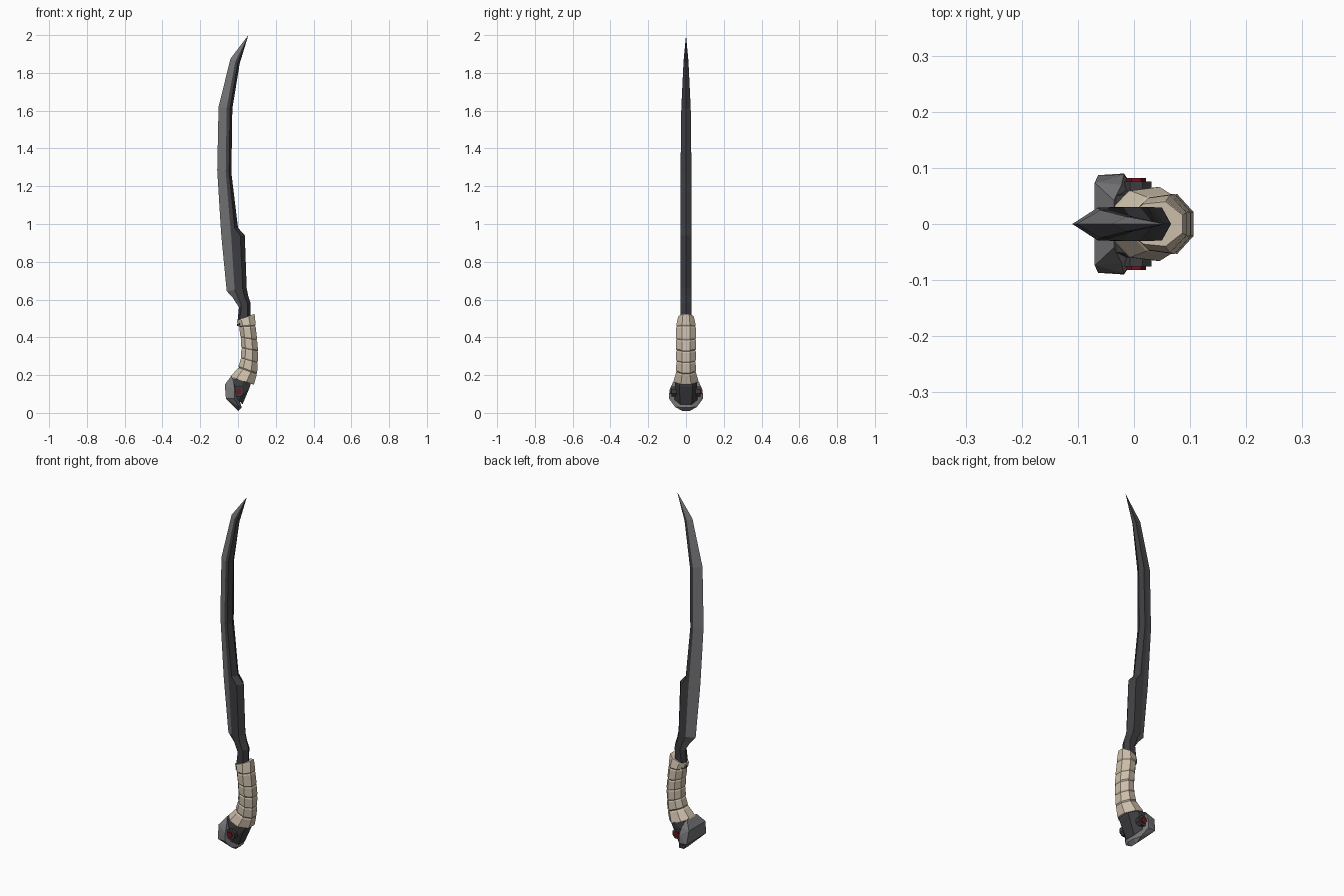
import bpy, bmesh, math
from mathutils import Vector, Matrix

if "Cube" in bpy.data.objects:
    bpy.data.objects.remove(bpy.data.objects["Cube"])


def material(name, rgb):
    m = bpy.data.materials.new(name)
    m.diffuse_color = (*rgb, 1)
    m.use_nodes = True
    m.node_tree.nodes["Principled BSDF"].inputs["Base Color"].default_value = m.diffuse_color
    return m


STEEL = material("grey steel", (0.18, 0.18, 0.19))
DARK = material("dark iron", (0.048, 0.048, 0.052))
WRAP = material("beige cloth", (0.60, 0.51, 0.40))
RED = material("dark red", (0.16, 0.008, 0.012))


def finish(bm, name, mats, rule=None):
    bmesh.ops.recalc_face_normals(bm, faces=bm.faces[:])
    me = bpy.data.meshes.new(name)
    if rule:
        for f in bm.faces:
            f.material_index = rule(f)
    bm.to_mesh(me)
    bm.free()
    for m in mats:
        me.materials.append(m)
    ob = bpy.data.objects.new(name, me)
    bpy.context.collection.objects.link(ob)
    return ob


def loft(rings, tip=None):
    """Skin closed rings; close the end with a cap or a tip point."""
    bm = bmesh.new()
    rows = [[bm.verts.new(p) for p in r] for r in rings]
    n = len(rows[0])
    for a, b in zip(rows, rows[1:]):
        for i in range(n):
            j = (i + 1) % n
            bm.faces.new((a[i], a[j], b[j], b[i]))
    bm.faces.new(rows[0])
    if tip:
        t = bm.verts.new(tip)
        for i in range(n):
            bm.faces.new((rows[-1][i], rows[-1][(i + 1) % n], t))
    else:
        bm.faces.new(rows[-1])
    return bm


def hull(name, pts, mat):
    """Convex faceted block from points mirrored across y = 0."""
    bm = bmesh.new()
    for x, y, z in pts:
        for s in (1, -1):
            bm.verts.new((x, s * y, z))
    r = bmesh.ops.convex_hull(bm, input=bm.verts[:])
    loose = [v for v in bm.verts if not v.link_faces]
    bmesh.ops.delete(bm, geom=loose, context='VERTS')
    bmesh.ops.dissolve_limit(bm, angle_limit=math.radians(4),
                             verts=bm.verts[:], edges=bm.edges[:])
    return finish(bm, name, [mat])


# Blade: edge x, edge z, bevel x, shoulder x, spine x, spine z, half thickness
stations = [
    (-0.005, 0.46, 0.005, 0.05, 0.066, 0.48, 0.028),
    (0.005, 0.56, 0.018, 0.05, 0.066, 0.585, 0.029),
    (-0.028, 0.61, 0.000, 0.034, 0.054, 0.62, 0.030),
    (-0.060, 0.645, -0.018, 0.025, 0.046, 0.66, 0.030),
    (-0.088, 0.935, -0.036, 0.012, 0.036, 0.94, 0.030),
    (-0.091, 0.975, -0.040, -0.018, 0.000, 0.98, 0.030),
    (-0.110, 1.285, -0.065, -0.047, -0.035, 1.27, 0.029),
    (-0.103, 1.62, -0.060, -0.042, -0.030, 1.61, 0.025),
    (-0.040, 1.875, -0.014, -0.001, 0.009, 1.85, 0.013),
]
rings = []
for ex, ez, bx, cx, sx, sz, t in stations:
    def zat(x):
        return ez + (sz - ez) * (x - ex) / (sx - ex)
    rings.append([(ex, 0, ez), (bx, t, zat(bx)), (cx, t, zat(cx)), (sx, 0, sz),
                  (cx, -t, zat(cx)), (bx, -t, zat(bx))])
bm = loft(rings, (0.055, 0, 2.0))
# Faces touching the cutting edge are bright steel
edge = {(round(s[0], 3), round(s[1], 3)) for s in stations}


def on_edge(f):
    hit = any((round(v.co.x, 3), round(v.co.z, 3)) in edge for v in f.verts)
    return 0 if hit and f.calc_center_median().z > 0.57 else 1


finish(bm, "blade", [STEEL, DARK], on_edge)

# Cloth grip: front x, front z, back x, back z, half width at each wrap seam
seams = [
    (-0.040, 0.190, 0.083, 0.150, 0.066),
    (0.002, 0.240, 0.100, 0.205, 0.052),
    (0.016, 0.290, 0.104, 0.265, 0.051),
    (0.018, 0.345, 0.106, 0.325, 0.052),
    (0.014, 0.400, 0.101, 0.385, 0.053),
    (0.006, 0.455, 0.093, 0.460, 0.052),
    (-0.008, 0.488, 0.088, 0.525, 0.041),
]
outline = [(1, .4), (.35, 1), (-.5, .9), (-1, .4), (-1, -.4), (-.5, -.9), (.35, -1), (1, -.4)]


def grip_ring(a, b, t, k):
    fx, fz, gx, gz, w = [p + (q - p) * t for p, q in zip(a, b)]
    mid = Vector(((fx + gx) / 2, 0, (fz + gz) / 2))
    half = Vector(((gx - fx) / 2, 0, (gz - fz) / 2))
    return [mid + half * u * k + Vector((0, v * w * k, 0)) for u, v in outline]


rings = []
for i, (a, b) in enumerate(zip(seams, seams[1:])):
    rings.append(grip_ring(a, b, 0, 1.0 if i == 0 else 0.93))
    rings += [grip_ring(a, b, 0.12, 1.02), grip_ring(a, b, 0.88, 1.0)]
rings.append(grip_ring(seams[-2], seams[-1], 1, 0.97))
finish(loft(rings), "grip_wrap", [WRAP])

# Pommel: dark neck and faceted steel cap
hull("pommel_neck", [(0.068, 0.03, 0.165), (0.064, 0.036, 0.14), (0.03, 0.058, 0.17),
                     (-0.035, 0.05, 0.185), (0.024, 0.03, 0.045),
                     (0.0, 0.062, 0.07), (-0.03, 0.06, 0.12)], DARK)
hull("pommel_cap", [(0.0, 0.02, 0.01), (0.02, 0.02, 0.028), (0.004, 0.058, 0.032),
                    (-0.064, 0.087, 0.076), (-0.070, 0.074, 0.150),
                    (-0.036, 0.042, 0.195), (-0.018, 0.090, 0.075),
                    (-0.018, 0.088, 0.120), (-0.022, 0.070, 0.160)], STEEL)


# Round studs with red eyes on both sides
def stud(name, radius, y0, y1, sides, mat):
    bm = bmesh.new()
    for s in (1, -1):
        m = (Matrix.Translation((0.004, s * (y0 + y1) / 2, 0.114))
             @ Matrix.Rotation(math.pi / 2, 4, 'X')
             @ Matrix.Rotation(math.pi / sides, 4, 'Z'))
        bmesh.ops.create_cone(bm, cap_ends=True, segments=sides, radius1=radius,
                              radius2=radius, depth=y1 - y0, matrix=m)
    finish(bm, name, [mat])


stud("eye_socket", 0.029, 0.03, 0.076, 8, DARK)
stud("eye", 0.017, 0.074, 0.082, 6, RED)
